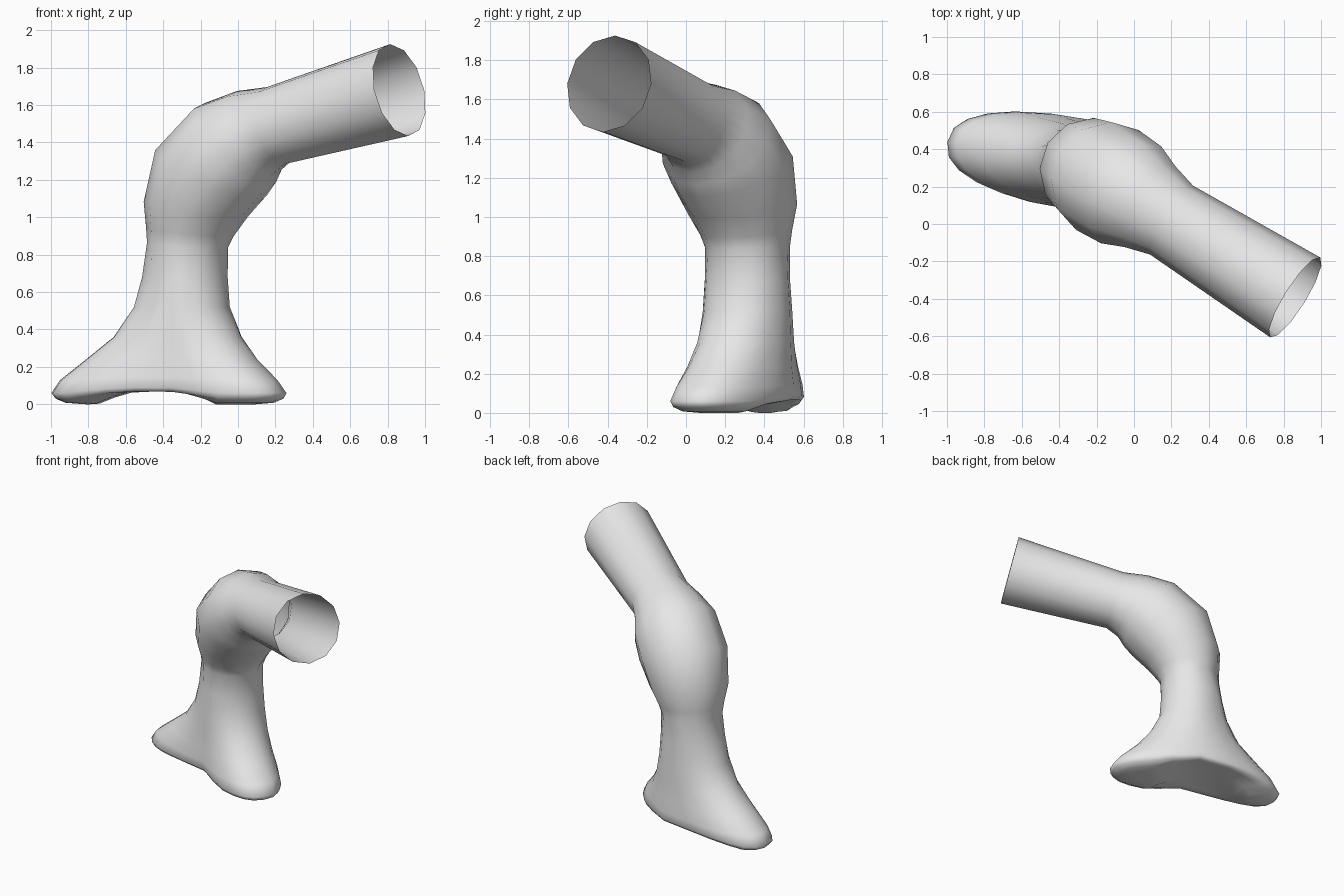
import bpy, bmesh, math
from mathutils import Vector

if "Cube" in bpy.data.objects:
    bpy.data.objects.remove(bpy.data.objects["Cube"])

N = 24
ANKLE = Vector((-0.27, 0.315, 0))
FRONT = Vector((0.848, -0.53, 0))     # direction of the bend and front toe
SIDE = Vector((0.53, 0.848, 0))
REAR = Vector((-0.986, 0.168, 0))     # direction of the rear toe
REAR_SIDE = Vector((0.168, 0.986, 0))
UP = Vector((0, 0, 1))


def power(v, e):
    return math.copysign(abs(v) ** e, v)


def foot_ring(z, rear, front, width, blunt, arch):
    """Horizontal bent oval reaching into both toes, lifted at the arch."""
    pts = []
    for k in range(N):
        t = 2 * math.pi * k / N
        c, s = power(math.cos(t), blunt), power(math.sin(t), blunt)
        mix = min(1, max(0, 0.5 + c))
        lateral = (REAR_SIDE.lerp(SIDE, mix)).normalized()
        along = FRONT * (front * c) if c > 0 else REAR * (-rear * c)
        lift = arch * max(0, 1 - ((c + 0.2) / 0.7) ** 2)
        pts.append(ANKLE + along + lateral * (width * s) + UP * (z + lift))
    return pts


def leg_ring(dist, z, tilt, r, rh):
    """Twelve-sided ring tilted along the bend."""
    a = math.radians(tilt)
    m = FRONT * math.cos(a) - UP * math.sin(a)
    pts = []
    for k in range(N):
        t = 2 * math.pi * k / N
        f = math.cos(math.pi / 12) if k % 2 else 1
        pts.append(ANKLE + FRONT * dist + UP * z
                   + m * (r * f * math.cos(t)) + SIDE * (rh * f * math.sin(t)))
    return pts


# sole up to ankle: z, rear reach, front reach, half width, bluntness, arch
foot = [
    (0.0, 0.55, 0.42, 0.10, 0.85, 0.09),
    (0.008, 0.66, 0.52, 0.19, 0.85, 0.07),
    (0.03, 0.715, 0.575, 0.235, 0.85, 0.04),
    (0.06, 0.738, 0.592, 0.25, 0.85, 0.03),
    (0.13, 0.69, 0.535, 0.25, 0.88, 0.015),
    (0.24, 0.55, 0.41, 0.24, 0.92, 0),
    (0.36, 0.40, 0.31, 0.235, 1, 0),
    (0.52, 0.29, 0.225, 0.23, 1, 0),
    (0.68, 0.245, 0.213, 0.22, 1, 0),
]
# ankle, knee and open tube: distance along bend, z, tilt, radii
leg = [
    (0.0, 0.85, 4, 0.217, 0.217),
    (0.015, 0.92, 6, 0.235, 0.235),
    (0.05, 1.04, 10, 0.28, 0.28),
    (0.15, 1.24, 25, 0.325, 0.315),
    (0.30, 1.385, 50, 0.295, 0.305),
    (0.42, 1.45, 64, 0.25, 0.255),
    (0.555, 1.49, 75, 0.213, 0.217),
    (1.335, 1.68, 77, 0.252, 0.252),
]

# One continuous skin, open at the upper end
bm = bmesh.new()
rings = [foot_ring(*p) for p in foot] + [leg_ring(*p) for p in leg]
rows = [[bm.verts.new(p) for p in ring] for ring in rings]
for lo, hi in zip(rows, rows[1:]):
    for k in range(N):
        j = (k + 1) % N
        bm.faces.new((lo[k], lo[j], hi[j], hi[k]))
# Sole closed with strips across the foot
b = rows[0]
for k in range(N // 2):
    quad = [b[k], b[-k], b[-k - 1], b[k + 1]]
    bm.faces.new(list(dict.fromkeys(quad)))
bmesh.ops.recalc_face_normals(bm, faces=bm.faces[:])
for f in bm.faces:
    f.smooth = True
mesh = bpy.data.meshes.new("bent_leg")
bm.to_mesh(mesh)
bm.free()

grey = bpy.data.materials.new("light_grey")
grey.diffuse_color = (0.8, 0.8, 0.8, 1)
grey.use_nodes = True
grey.node_tree.nodes["Principled BSDF"].inputs["Base Color"].default_value = grey.diffuse_color
mesh.materials.append(grey)
obj = bpy.data.objects.new("bent_leg", mesh)
bpy.context.collection.objects.link(obj)
